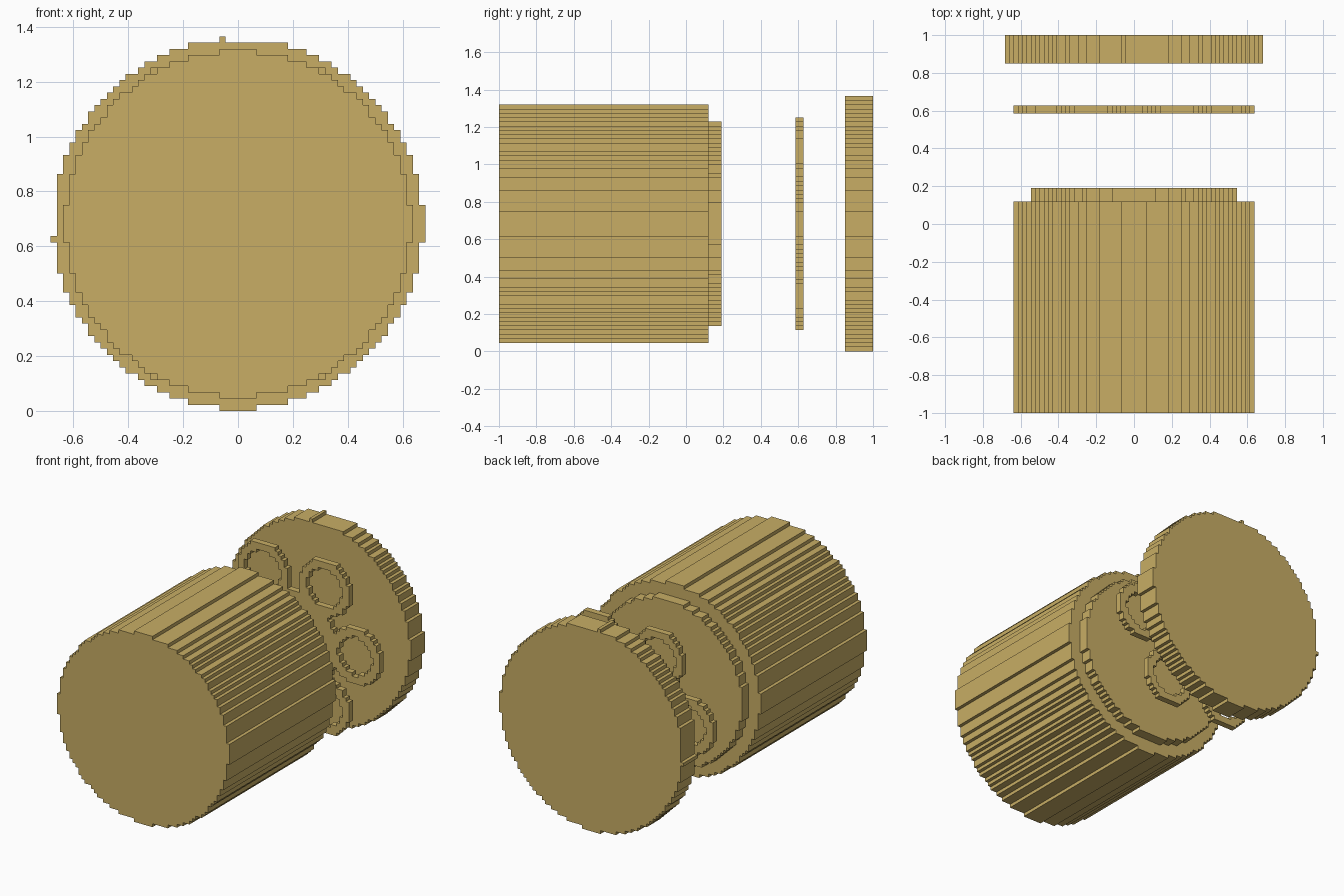
import bpy, bmesh, math

if "Cube" in bpy.data.objects:
    bpy.data.objects.remove(bpy.data.objects["Cube"])

V = 1.365 / 60          # size of one stair step
ZC = 30 * V             # height of the shared axis
N = 31

brass = bpy.data.materials.new("brass_tan")
brass.diffuse_color = (0.578, 0.423, 0.13, 1)
brass.use_nodes = True
brass.node_tree.nodes["Principled BSDF"].inputs["Base Color"].default_value = brass.diffuse_color


def stepped_prism(name, inside, y0, y1):
    """Extrude the grid cells chosen by inside(x, z) from y0 to y1."""
    cells = {(i, j) for i in range(-N, N) for j in range(-N, N)
             if inside(i + 0.5, j + 0.5)}
    bm = bmesh.new()
    cache = {}

    def vert(i, j, y):
        key = (i, j, y)
        if key not in cache:
            cache[key] = bm.verts.new((i * V, y, ZC + j * V))
        return cache[key]

    for i, j in cells:
        ring = [(i, j), (i + 1, j), (i + 1, j + 1), (i, j + 1)]
        bm.faces.new([vert(a, b, y0) for a, b in ring])
        bm.faces.new([vert(a, b, y1) for a, b in reversed(ring)])
        # side walls only where the neighbouring cell is empty
        for k, (di, dj) in enumerate([(0, -1), (1, 0), (0, 1), (-1, 0)]):
            if (i + di, j + dj) not in cells:
                p, q = ring[k], ring[(k + 1) % 4]
                bm.faces.new([vert(*q, y0), vert(*p, y0),
                              vert(*p, y1), vert(*q, y1)])
    bmesh.ops.dissolve_limit(bm, angle_limit=0.01, verts=bm.verts, edges=bm.edges)
    bmesh.ops.triangulate(bm, faces=[f for f in bm.faces if len(f.verts) > 4])
    bmesh.ops.recalc_face_normals(bm, faces=bm.faces)
    me = bpy.data.meshes.new(name)
    bm.to_mesh(me)
    bm.free()
    me.materials.append(brass)
    ob = bpy.data.objects.new(name, me)
    bpy.context.collection.objects.link(ob)
    return ob


def disc(r2):
    return lambda x, z: x * x + z * z <= r2


# Six lobes around a hub, each with a round hole
lobes = [(20 * math.cos(k * math.pi / 3), 20 * math.sin(k * math.pi / 3))
         for k in range(6)]


def flower(x, z):
    d = min(math.hypot(x - a, z - b) for a, b in lobes)
    return (d <= 8.05 or math.hypot(x, z) <= 14) and d > 5.7


# End cap: round with flat tabs on two sides and single nubs on the others
def cap(x, z):
    if x * x + z * z <= 869.5:
        return True
    if (z == -29.5 and abs(x) < 3) or (x == 29.5 and abs(z) < 3):
        return True
    return (x, z) in ((-2.5, 29.5), (-29.5, -2.5))


stepped_prism("main_barrel", disc(765), -1.0, 0.12)
stepped_prism("barrel_neck", disc(576), 0.12, 0.19)
stepped_prism("lobed_gasket", flower, 0.585, 0.627)
stepped_prism("end_cap", cap, 0.85, 1.0)
